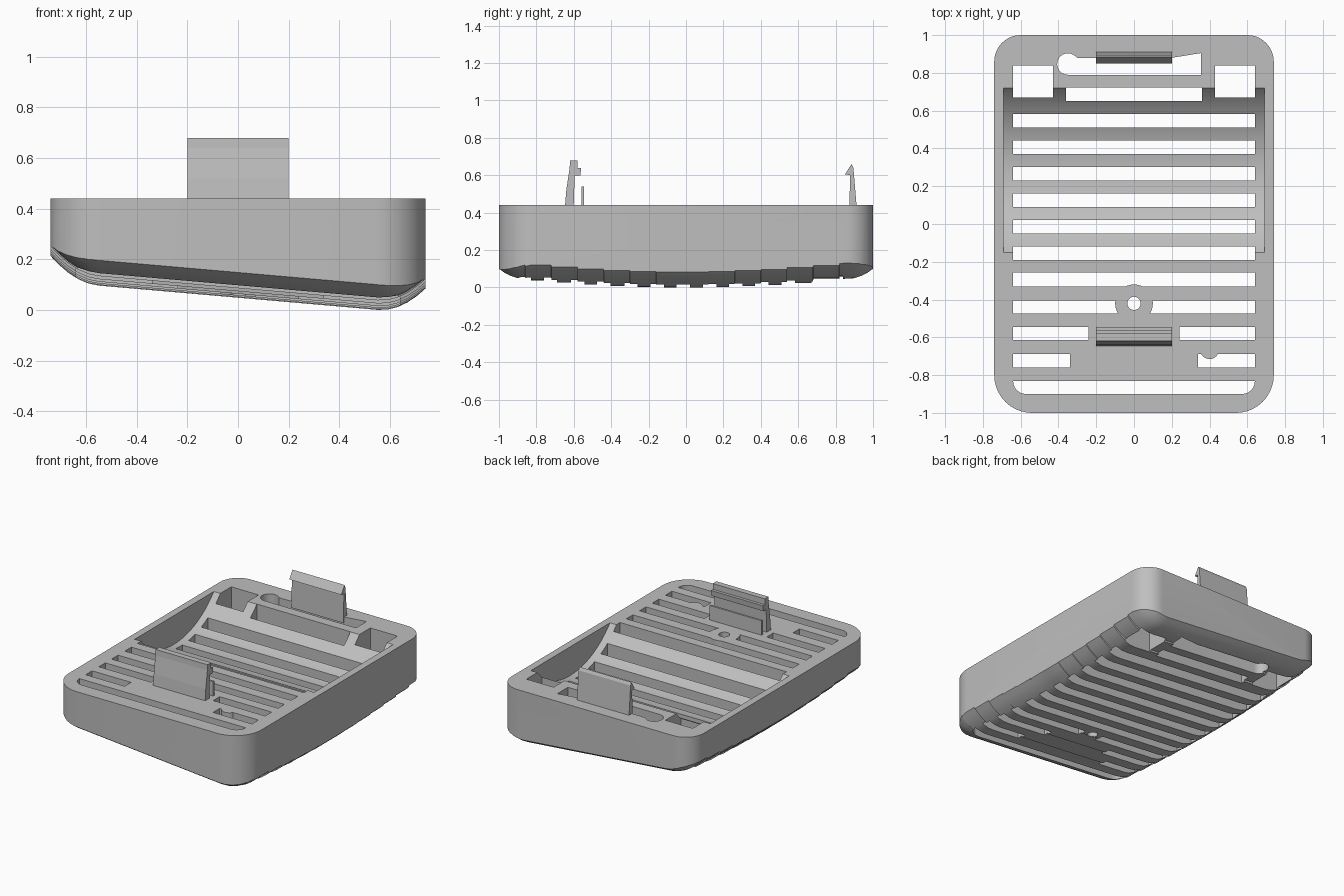
import bpy, bmesh, math

cube = bpy.data.objects.get("Cube")
if cube:
    bpy.data.objects.remove(cube, do_unlink=True)

grey = bpy.data.materials.new("light_grey_plastic")
grey.use_nodes = True
colour = (0.52, 0.52, 0.52, 1)
grey.diffuse_color = colour
grey.node_tree.nodes["Principled BSDF"].inputs["Base Color"].default_value = colour

TOP, PITCH = 0.44, 0.14


def finish(name, bm):
    bmesh.ops.recalc_face_normals(bm, faces=bm.faces[:])
    mesh = bpy.data.meshes.new(name)
    bm.to_mesh(mesh)
    bm.free()
    mesh.materials.append(grey)
    obj = bpy.data.objects.new(name, mesh)
    bpy.context.collection.objects.link(obj)
    return obj


def add_prism(bm, outline, lo, hi, axis="z"):
    """Extrude a closed outline along z (points are x, y) or x (points are y, z)."""
    place = (lambda p, d: (p[0], p[1], d)) if axis == "z" else (lambda p, d: (d, p[0], p[1]))
    a, b = ([bm.verts.new(place(p, d)) for p in outline] for d in (lo, hi))
    bm.faces.new(a)
    bm.faces.new(b[::-1])
    for i in range(len(a)):
        j = (i + 1) % len(a)
        bm.faces.new((a[i], b[i], b[j], a[j]))


def prism(name, outline, lo, hi, axis="z"):
    bm = bmesh.new()
    add_prism(bm, outline, lo, hi, axis)
    return finish(name, bm)


def rect(x0, x1, y0, y1):
    return [(x0, y0), (x1, y0), (x1, y1), (x0, y1)]


def arc(cx, cy, r, start, end, steps):
    angles = [math.radians(start + (end - start) * i / steps) for i in range(steps + 1)]
    return [(cx + r * math.cos(a), cy + r * math.sin(a)) for a in angles]


def disc(cx, cy, r, steps=32):
    return arc(cx, cy, r, 0, 360, steps)[:-1]


def rounded(hx, y0, y1, r_front, r_back, steps=10):
    corners = [(-1, y0, r_front, 180), (1, y0, r_front, 270), (1, y1, r_back, 0), (-1, y1, r_back, 90)]
    pts = []
    for sx, y, r, start in corners:
        cy = y + r if y == y0 else y - r
        pts += arc(sx * (hx - r), cy, r, start, start + 90, steps) if r else [(sx * hx, y)]
    return pts


def combine(target, tool, operation):
    mod = target.modifiers.new(operation.lower(), "BOOLEAN")
    mod.operation, mod.solver, mod.object = operation, "EXACT", tool
    bpy.context.view_layer.update()
    bpy.context.view_layer.objects.active = target
    bpy.ops.object.modifier_apply(modifier=mod.name)
    bpy.data.objects.remove(tool, do_unlink=True)


# Underside: tilted across x, stepped crown along y, rolled edges all round
def underside(x, y):
    step = 0.05 + PITCH * round((y - 0.05) / PITCH)
    crown = 0.045 * min(abs(step) / 0.86, 1) ** 2
    side = 0.1 * (max(0, abs(x) - 0.55) / 0.19) ** 2
    end = 0.055 * (max(0, abs(y) - 0.86) / 0.14) ** 2
    return 0.048 - 0.087 * x + crown + side + end


half = [0.55, 0.59, 0.63, 0.67, 0.71, 0.74, 0.8]
xs = [-x for x in reversed(half)] + half
ys = [-1.04, -1, -0.97, -0.94, -0.9, 0.9, 0.94, 0.97, 1, 1.04]
for k in range(-6, 7):
    ys += [-0.02 + PITCH * k - 0.001, -0.02 + PITCH * k + 0.001]
bm = bmesh.new()
rings = []
for y in sorted(ys):
    ring = [(x, underside(x, y)) for x in xs] + [(0.8, 0.7), (-0.8, 0.7)]
    rings.append([bm.verts.new((x, y, z)) for x, z in ring])
for a, b in zip(rings, rings[1:]):
    for i in range(len(a)):
        j = (i + 1) % len(a)
        bm.faces.new((a[i], a[j], b[j], b[i]))
bm.faces.new(rings[0])
bm.faces.new(rings[-1][::-1])
lower_form = finish("lower_form", bm)

# Outer body with rounded corners
body = prism("slatted_body", rounded(0.74, -1, 1, 0.2, 0.14), -0.3, TOP)
combine(body, lower_form, "INTERSECT")

# Curved trough across the rear half
combine(body, prism("trough_cutter", disc(0.285, 0.813, 0.573, 128), -0.69, 0.69, "x"), "DIFFERENCE")

# Through slots, square rear openings and the long rear keyhole slot
bm = bmesh.new()
outlines = [rect(-0.36, 0.36, 0.65, 0.722)]
for k in range(7):
    y = 0.51 - PITCH * k
    outlines.append(rect(-0.64, 0.64, y, y + 0.072))
for s in (-1, 1):
    for inner, y in ((0.07, -0.475), (0.24, -0.615), (0.34, -0.76)):
        outlines.append(rect(*sorted((s * inner, s * 0.64)), y, y + 0.071))
    outlines.append(rect(*sorted((s * 0.43, s * 0.64)), 0.67, 0.84))
outlines.append(rounded(0.64, -0.9, -0.83, 0.068, 0, 6))
outlines.append([(0.355, 0.79), (0.355, 0.905), (0.2, 0.88), (-0.3, 0.88)]
                + arc(-0.35, 0.847, 0.057, 60, 270, 12))
for outline in outlines:
    add_prism(bm, outline, -0.3, 0.8)
combine(body, finish("slot_cutter", bm), "DIFFERENCE")

# Screw boss with hole, and a small locating bump
combine(body, prism("boss", disc(0, -0.42, 0.1), 0.12, TOP), "UNION")
combine(body, prism("hole_cutter", disc(0, -0.42, 0.035), -0.3, 0.8), "DIFFERENCE")
combine(body, prism("bump", disc(0.4, -0.665, 0.05), 0.15, TOP), "UNION")

# Spring clips standing on the top face
prism("front_clip", [
    (-0.65, 0.4), (-0.64, 0.52), (-0.622, 0.64), (-0.62, 0.68), (-0.58, 0.68), (-0.58, 0.64),
    (-0.56, 0.64), (-0.565, 0.6), (-0.595, 0.6), (-0.602, 0.4)], -0.2, 0.2, "x")
prism("front_clip_plate", rect(-0.56, -0.546, 0.4, 0.54), -0.2, 0.2, "x")
prism("back_clip", [
    (0.915, 0.4), (0.905, 0.52), (0.895, 0.64), (0.885, 0.66), (0.85, 0.605),
    (0.878, 0.6), (0.872, 0.4)], -0.2, 0.2, "x")

# Smooth rounded walls, keeping crisp edges
bpy.context.view_layer.update()
bpy.ops.object.select_all(action="DESELECT")
body.select_set(True)
bpy.context.view_layer.objects.active = body
bpy.ops.object.shade_smooth_by_angle(angle=math.radians(25))
